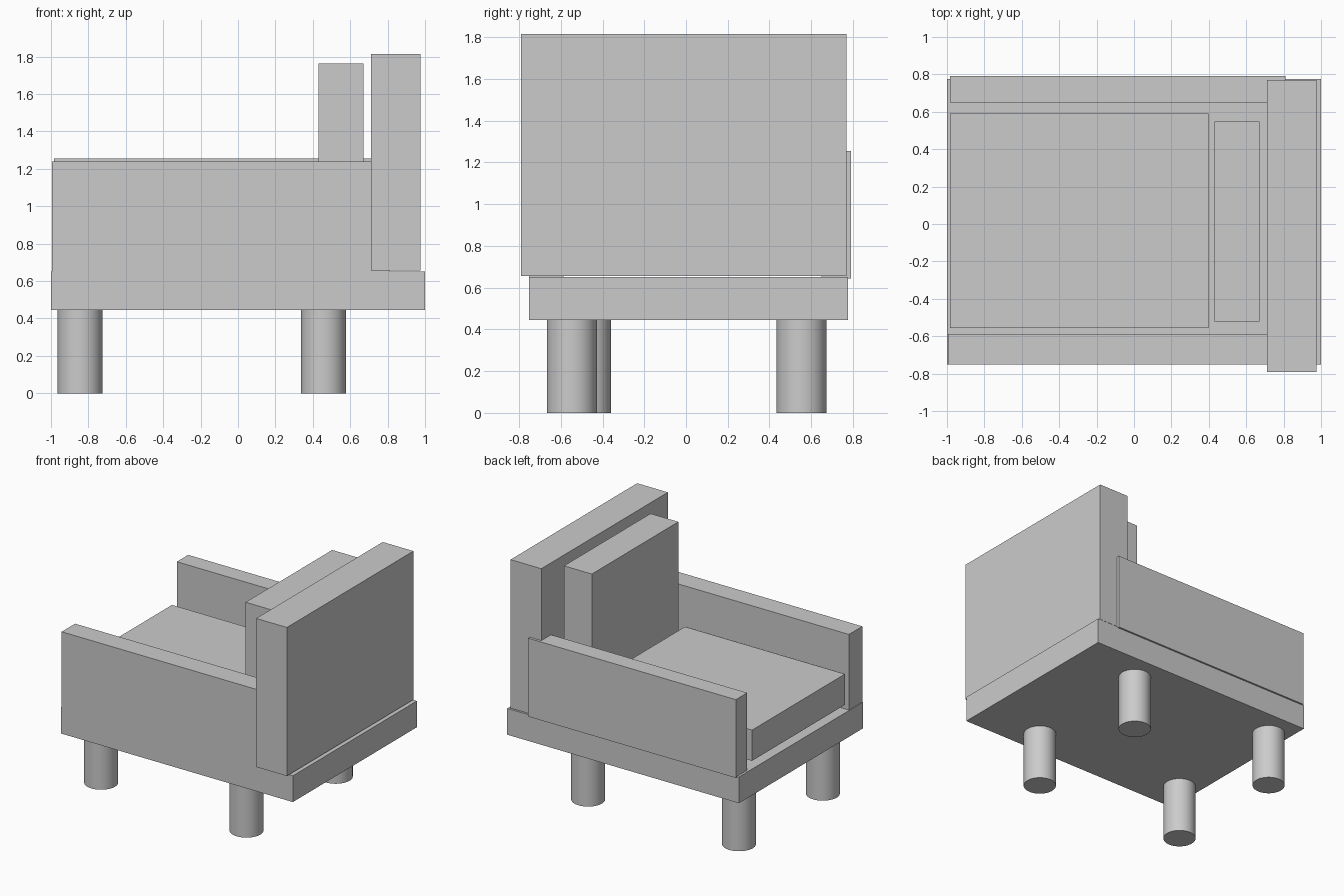
import bpy

if "Cube" in bpy.data.objects:
    bpy.data.objects.remove(bpy.data.objects["Cube"])


def box(name, x, y, z):
    """Axis-aligned block from (min, max) ranges."""
    bpy.ops.mesh.primitive_cube_add(
        size=1, location=[(a + b) / 2 for a, b in (x, y, z)])
    ob = bpy.context.object
    ob.name = name
    ob.scale = [b - a for a, b in (x, y, z)]
    bpy.ops.object.transform_apply(location=False, rotation=False, scale=True)
    return ob


def leg(name, x, y, radius=0.12, height=0.447):
    """Round upright leg standing on the floor."""
    bpy.ops.mesh.primitive_cylinder_add(
        vertices=48, radius=radius, depth=height, location=(x, y, height / 2))
    bpy.context.object.name = name
    bpy.ops.object.shade_smooth_by_angle()


# Base platform
box("base", (-1.0, 1.0), (-0.752, 0.776), (0.445, 0.65))

# Armrests, slightly different on each side
box("right_arm", (-0.995, 0.81), (-0.752, -0.587), (0.65, 1.24))
box("left_arm", (-0.983, 0.81), (0.65, 0.79), (0.643, 1.254))

# Backrest
box("backrest", (0.71, 0.975), (-0.79, 0.77), (0.656, 1.815))

# Cushions
box("seat_cushion", (-0.983, 0.397), (-0.555, 0.59), (0.70, 0.94))
box("back_cushion", (0.43, 0.67), (-0.52, 0.547), (0.68, 1.763))

# Four round legs
for name, x, y in (("front_left_leg", -0.845, 0.553),
                   ("front_right_leg", -0.845, -0.48),
                   ("rear_left_leg", 0.457, 0.553),
                   ("rear_right_leg", 0.457, -0.547)):
    leg(name, x, y)
